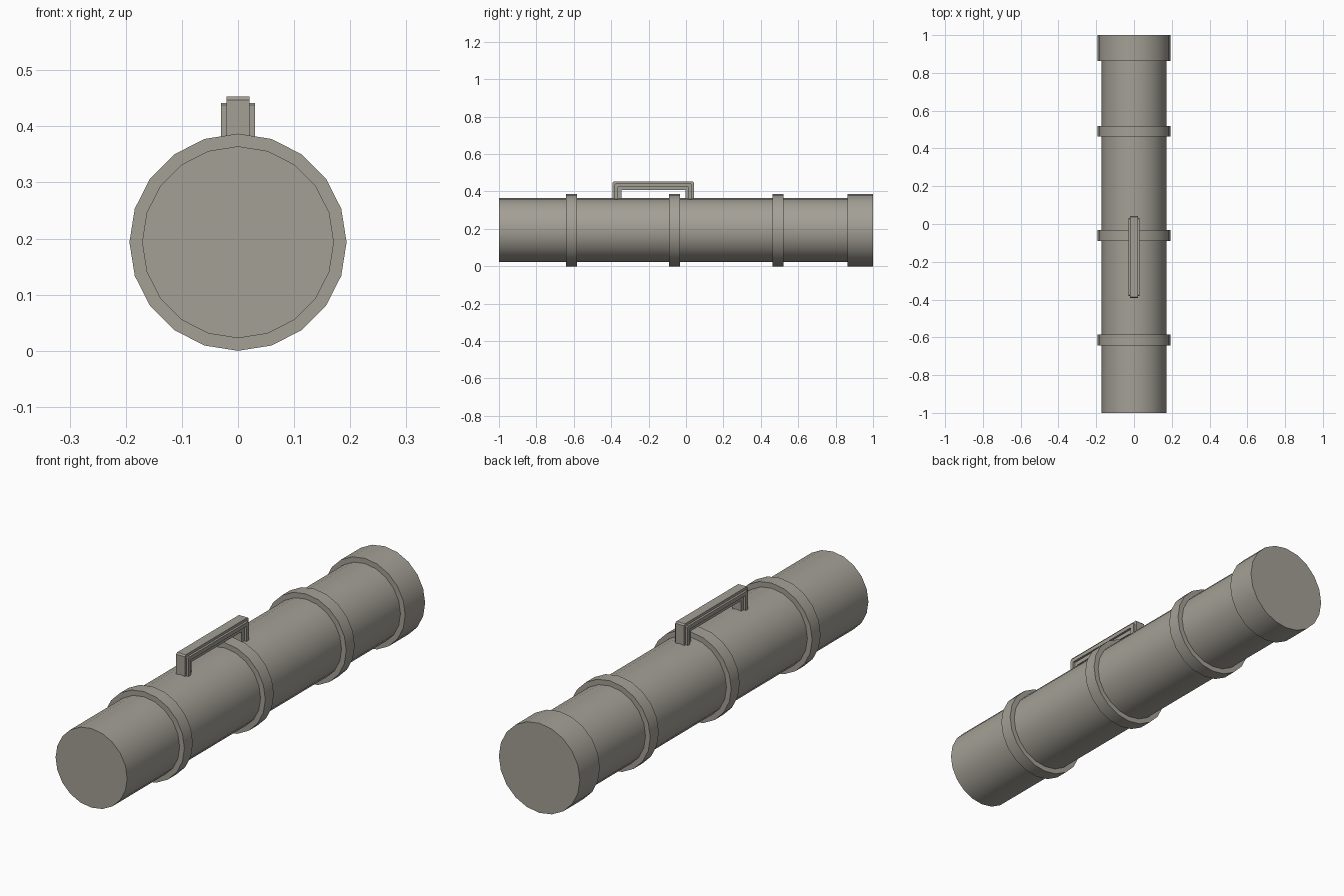
import bpy, bmesh, math

if "Cube" in bpy.data.objects:
    bpy.data.objects.remove(bpy.data.objects["Cube"])

CZ = 0.1935  # height of the tube axis

# Warm dark grey for every part
mat = bpy.data.materials.new("warm_grey")
mat.diffuse_color = (0.37, 0.35, 0.305, 1)
mat.use_nodes = True
mat.node_tree.nodes["Principled BSDF"].inputs["Base Color"].default_value = mat.diffuse_color

def drum(name, radius, y0, y1):
    """20-sided cylinder lying along y."""
    bpy.ops.mesh.primitive_cylinder_add(
        vertices=20, radius=radius, depth=y1 - y0,
        location=(0, (y0 + y1) / 2, CZ), rotation=(math.pi / 2, 0, 0))
    ob = bpy.context.object
    ob.name = name
    ob.data.materials.append(mat)
    bpy.ops.object.shade_smooth_by_angle(angle=math.radians(30))
    return ob

def frame(name, half_width, outer, inner, chamfer):
    """U-shaped bracket: inset from the handle outline, extruded across x."""
    a, b, top, foot = -0.392, 0.042, 0.453, 0.35
    o, i, c = outer, inner, chamfer
    pts = [(a + o, foot), (a + o, top - o - c), (a + o + c, top - o),
           (b - o - c, top - o), (b - o, top - o - c), (b - o, foot),
           (b - i, foot), (b - i, top - i), (a + i, top - i), (a + i, foot)]
    bm = bmesh.new()
    face = bm.faces.new([bm.verts.new((-half_width, y, z)) for y, z in pts])
    ext = bmesh.ops.extrude_face_region(bm, geom=[face])
    verts = [g for g in ext["geom"] if isinstance(g, bmesh.types.BMVert)]
    bmesh.ops.translate(bm, verts=verts, vec=(2 * half_width, 0, 0))
    bmesh.ops.recalc_face_normals(bm, faces=bm.faces)
    me = bpy.data.meshes.new(name)
    bm.to_mesh(me)
    bm.free()
    me.materials.append(mat)
    ob = bpy.data.objects.new(name, me)
    bpy.context.collection.objects.link(ob)
    return ob

# Tube body and end cap
drum("tube_body", 0.171, -1.0, 0.98)
drum("end_cap", 0.1935, 0.864, 1.0)

# Three evenly spaced reinforcing bands
for n in range(3):
    y = -0.613 + n * 0.552
    drum(f"band_{n + 1}", 0.1935, y - 0.029, y + 0.029)

# Carry handle with a plus-shaped section: core plus wider side rails
frame("handle_core", 0.0205, 0.0, 0.046, 0.006)
frame("handle_rails", 0.03, 0.011, 0.028, 0.004)
